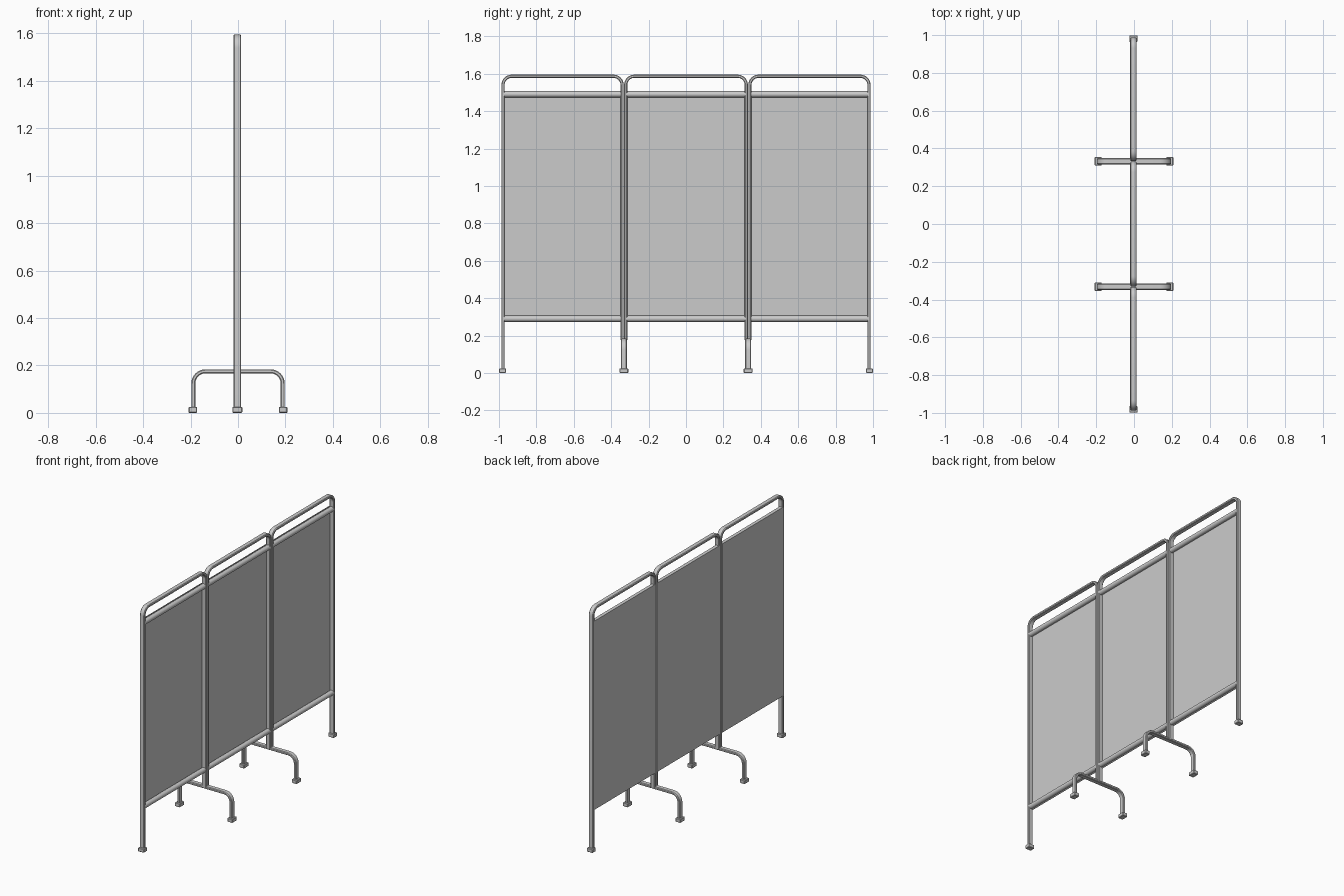
import bpy, bmesh, math
from mathutils import Vector

if "Cube" in bpy.data.objects:
    bpy.data.objects.remove(bpy.data.objects["Cube"])

XC = -0.003          # screen plane is slightly behind centre
TUBE_T, TUBE_W = 0.017, 0.033


def finish(bm, name):
    bmesh.ops.recalc_face_normals(bm, faces=bm.faces)
    me = bpy.data.meshes.new(name)
    bm.to_mesh(me)
    bm.free()
    ob = bpy.data.objects.new(name, me)
    bpy.context.collection.objects.link(ob)
    bpy.context.view_layer.objects.active = ob
    for o in bpy.context.selected_objects:
        o.select_set(False)
    ob.select_set(True)
    bpy.ops.object.shade_smooth_by_angle(angle=math.radians(35))
    return ob


def arch(name, u0, u1, bottom0, bottom1, top, radius, place):
    """Flat tube bent into an upside-down U; place maps (u, z, w) to 3D."""
    h = TUBE_T / 2
    u0, u1, top, r = u0 + h, u1 - h, top - h, radius - h
    # path points with their outward normals
    path = [(u0, bottom0, math.pi)]
    n = 8
    for cu, a0 in ((u0 + r, math.pi), (u1 - r, math.pi / 2)):
        for i in range(n + 1):
            a = a0 - i * math.pi / 2 / n
            path.append((cu + r * math.cos(a), top - r + r * math.sin(a), a))
    path.append((u1, bottom1, 0.0))
    # rounded-edge section
    w, c = TUBE_W / 2, 0.004
    sec = [(h, w - c), (h - c, w), (c - h, w), (-h, w - c),
           (-h, c - w), (c - h, -w), (h - c, -w), (h, c - w)]
    bm = bmesh.new()
    rings = [[bm.verts.new(place(u + d * math.cos(a), z + d * math.sin(a), s))
              for d, s in sec] for u, z, a in path]
    k = len(sec)
    for p, q in zip(rings, rings[1:]):
        for i in range(k):
            bm.faces.new((p[i], p[(i + 1) % k], q[(i + 1) % k], q[i]))
    bm.faces.new(rings[0])
    bm.faces.new(rings[-1])
    return finish(bm, name)


def box(name, centre, size, bevel=0.0):
    bm = bmesh.new()
    bmesh.ops.create_cube(bm, size=1)
    for v in bm.verts:
        v.co = Vector(a * b + c for a, b, c in zip(v.co, size, centre))
    if bevel:
        bmesh.ops.bevel(bm, geom=bm.edges[:], offset=bevel, segments=1, affect='EDGES')
    return finish(bm, name)


def rod(name, y0, y1, z, r):
    bm = bmesh.new()
    bmesh.ops.create_cone(bm, cap_ends=True, segments=24, radius1=r, radius2=r, depth=y1 - y0)
    for v in bm.verts:
        x, y, d = v.co
        v.co = (XC + x, (y0 + y1) / 2 + d, z + y)
    return finish(bm, name)


# three framed fabric panels
LOW, FLOOR = 0.175, 0.015
panels = (("left", -0.987, -0.333, FLOOR, LOW),
          ("middle", -0.331, 0.331, LOW, LOW),
          ("right", 0.333, 0.987, LOW, FLOOR))
for side, y0, y1, b0, b1 in panels:
    arch(side + "_frame", y0, y1, b0, b1, 1.595, 0.055, lambda u, z, w: (XC + w, u, z))
    a, b = y0 + 0.014, y1 - 0.014
    for level, z in (("upper", 1.49), ("lower", 0.29)):
        rod(f"{side}_{level}_rod", a, b, z, 0.0165)
    box(side + "_fabric", (XC - 0.015, (a + b) / 2, 0.89), (0.004, b - a, 1.233))

# end feet
for s, side in ((-1, "left"), (1, "right")):
    box(side + "_end_foot", (XC, s * 0.981, 0.0125), (0.042, 0.036, 0.025), 0.003)

# arched stands under the joints
for s, side in ((-1, "left"), (1, "right")):
    yc = s * 0.332
    arch(side + "_stand", -0.197, 0.197, FLOOR, FLOOR, 0.184, 0.06,
         lambda u, z, w: (u, yc + w, z))
    for t, end in ((-1, "rear"), (1, "front")):
        box(f"{side}_stand_{end}_foot", (t * 0.19, yc, 0.0125), (0.036, 0.047, 0.025), 0.003)
